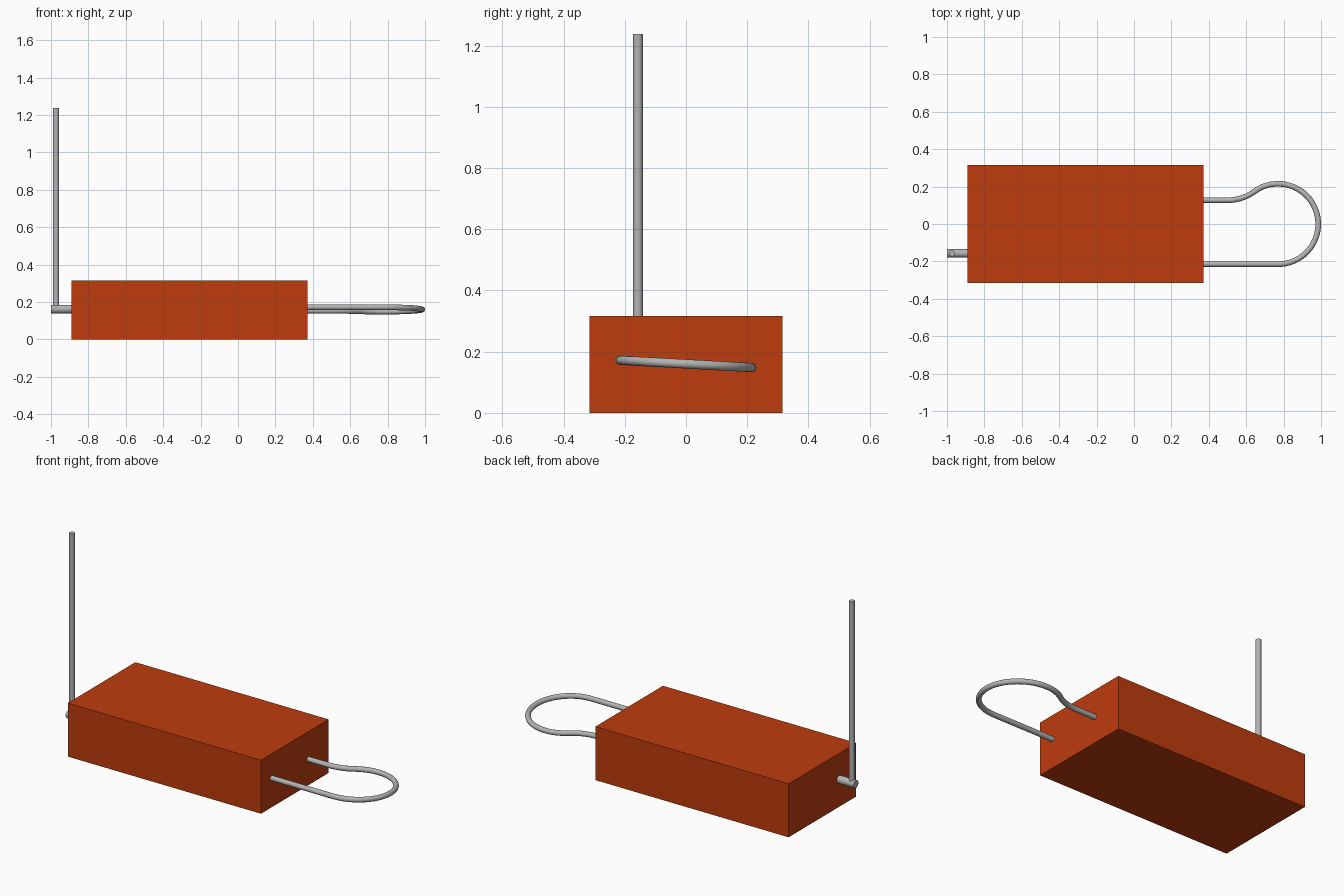
import bpy
from math import sin, cos, radians
from mathutils import Vector

cube = bpy.data.objects.get("Cube")
if cube:
    bpy.data.objects.remove(cube, do_unlink=True)


def material(name, colour):
    m = bpy.data.materials.new(name)
    m.use_nodes = True
    m.diffuse_color = colour
    m.node_tree.nodes["Principled BSDF"].inputs["Base Color"].default_value = colour
    return m


orange = material("burnt orange", (0.52, 0.045, 0.004, 1))
steel = material("steel grey", (0.45, 0.45, 0.45, 1))


def rod(name, start, end, radius):
    """Straight capped cylinder between two points."""
    a, b = Vector(start), Vector(end)
    bpy.ops.mesh.primitive_cylinder_add(
        vertices=32, radius=radius, depth=(b - a).length, location=(a + b) / 2,
        rotation=(b - a).to_track_quat("Z", "Y").to_euler())
    ob = bpy.context.object
    ob.name = name
    ob.data.materials.append(steel)
    bpy.ops.object.shade_smooth_by_angle()


def arc(cx, cy, r, a0, a1, n):
    steps = [radians(a0 + (a1 - a0) * i / n) for i in range(n + 1)]
    return [(cx + r * cos(a), cy + r * sin(a)) for a in steps]


# Body block
bpy.ops.mesh.primitive_cube_add(size=1, location=(-0.26, 0, 0.158))
body = bpy.context.object
body.name = "body"
body.scale = (1.262, 0.631, 0.316)
body.data.materials.append(orange)

# Side peg and upright pole
rod("peg", (-1, -0.157, 0.162), (-0.88, -0.157, 0.162), 0.023)
rod("pole", (-0.973, -0.157, 0.162), (-0.973, -0.157, 1.238), 0.016)

# Bent wire loop: straight leg, big bend, reverse bend, short leg
path = [(0.36, -0.215)]
path += arc(0.77, 0, 0.215, -90, 126.1, 40)
path += arc(0.5, 0.37, 0.243, -53.9, -90, 10)[1:]
path += [(0.36, 0.127)]

curve = bpy.data.curves.new("wire_loop", "CURVE")
curve.dimensions = "3D"
curve.bevel_depth = 0.015
curve.bevel_resolution = 6
curve.use_fill_caps = True
spline = curve.splines.new("POLY")
spline.points.add(len(path) - 1)
for point, (x, y) in zip(spline.points, path):
    point.co = (x, y, 0.16 - 0.055 * y, 1)
loop = bpy.data.objects.new("wire_loop", curve)
bpy.context.collection.objects.link(loop)
curve.materials.append(steel)
bpy.ops.object.select_all(action="DESELECT")
loop.select_set(True)
bpy.context.view_layer.objects.active = loop
bpy.ops.object.convert(target="MESH")
bpy.ops.object.shade_smooth_by_angle()
